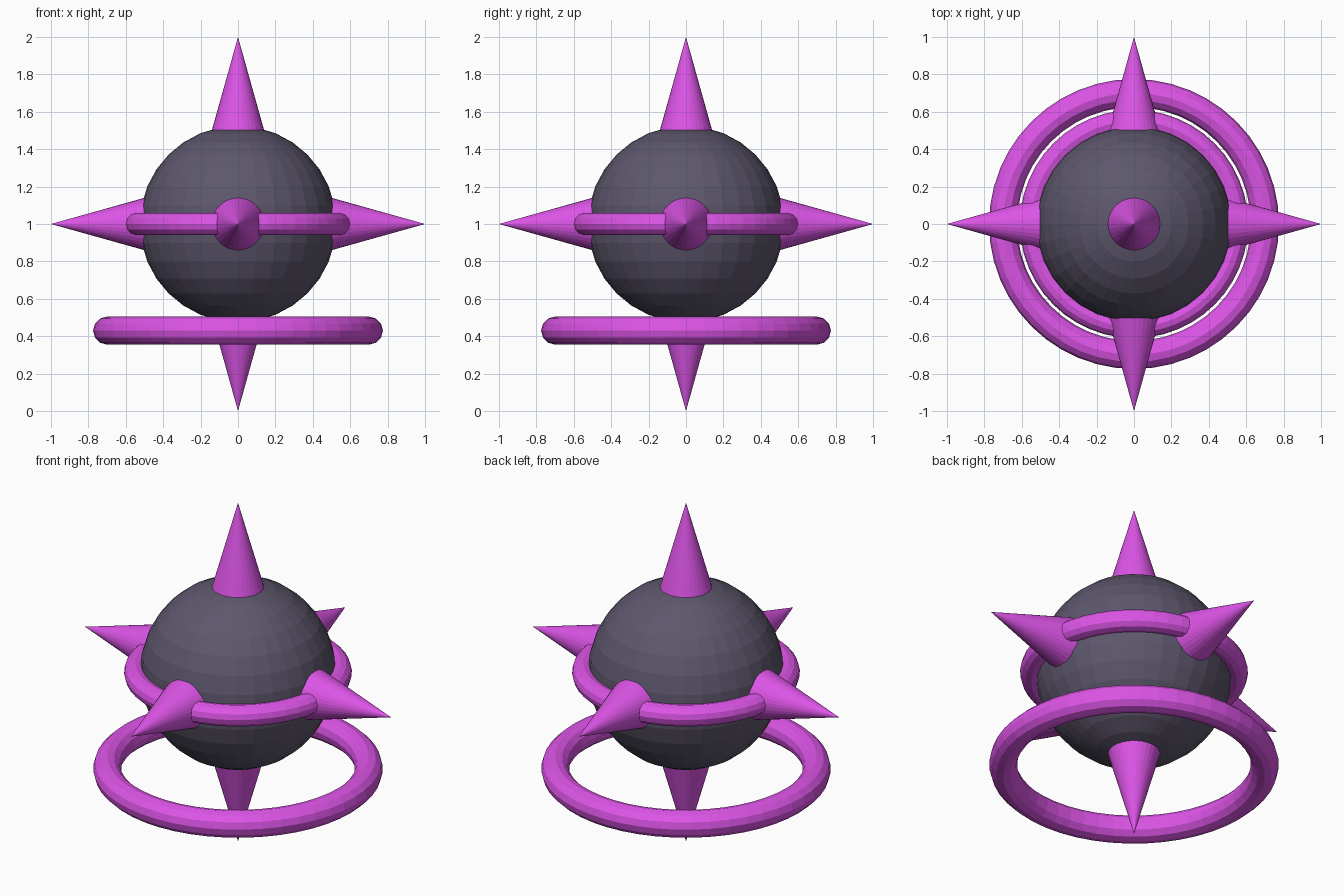
import bpy
from mathutils import Vector

if "Cube" in bpy.data.objects:
    bpy.data.objects.remove(bpy.data.objects["Cube"])

CENTRE = Vector((0, 0, 1))


def material(name, colour):
    m = bpy.data.materials.new(name)
    m.diffuse_color = (*colour, 1)
    m.use_nodes = True
    m.node_tree.nodes["Principled BSDF"].inputs["Base Color"].default_value = m.diffuse_color
    return m


dark = material("dark_slate", (0.11, 0.095, 0.15))
magenta = material("magenta", (0.72, 0.09, 0.80))


def finish(name, mat):
    obj = bpy.context.object
    obj.name = name
    obj.data.materials.append(mat)
    return obj


# Round body
bpy.ops.mesh.primitive_uv_sphere_add(segments=32, ring_count=16, radius=0.525, location=CENTRE)
finish("body", dark)

# Six spikes along the axes, bases just sunk in the body
spikes = {
    "right_spike": (1, 0, 0), "left_spike": (-1, 0, 0),
    "back_spike": (0, 1, 0), "front_spike": (0, -1, 0),
    "top_spike": (0, 0, 1), "bottom_spike": (0, 0, -1),
}
for name, axis in spikes.items():
    d = Vector(axis)
    bpy.ops.mesh.primitive_cone_add(vertices=32, radius1=0.14, radius2=0, depth=0.5,
                                    location=CENTRE + d * 0.75,
                                    rotation=d.to_track_quat('Z', 'Y').to_euler())
    finish(name, magenta)

# Belt ring around the middle and larger floating ring below
for name, major, minor, z in (("belt_ring", 0.55, 0.06, 1.0),
                              ("lower_ring", 0.70, 0.075, 0.43)):
    bpy.ops.mesh.primitive_torus_add(major_segments=48, minor_segments=12,
                                     major_radius=major, minor_radius=minor,
                                     location=(0, 0, z))
    finish(name, magenta)
